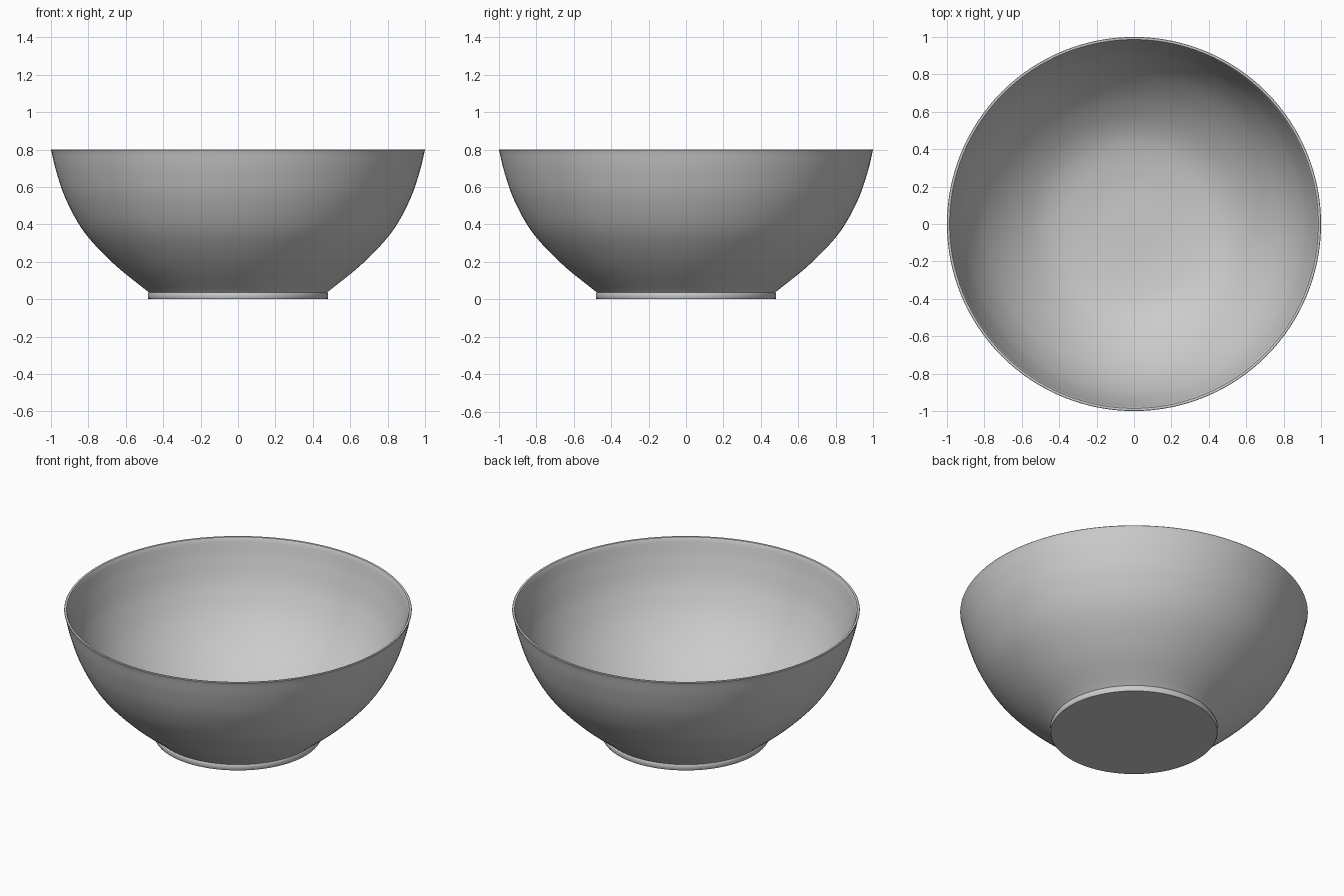
import bpy, bmesh, math
from mathutils import Vector

if "Cube" in bpy.data.objects:
    bpy.data.objects.remove(bpy.data.objects["Cube"])

SEGMENTS = 128


def smooth_curve(pts, steps=6):
    """Catmull-Rom samples through the given (radius, height) points."""
    p = [Vector(q) for q in pts]
    p = [2 * p[0] - p[1]] + p + [2 * p[-1] - p[-2]]
    out = []
    for a, b, c, d in zip(p, p[1:], p[2:], p[3:]):
        for i in range(steps):
            t = i / steps
            out.append(0.5 * (2 * b + (c - a) * t + (2 * a - 5 * b + 4 * c - d) * t**2
                              + (3 * b - a - 3 * c + d) * t**3))
    return out + [p[-2]]


def lathe(name, profile):
    bm = bmesh.new()
    verts = [bm.verts.new((r, 0, z)) for r, z in profile]
    edges = [bm.edges.new(e) for e in zip(verts, verts[1:])]
    bmesh.ops.spin(bm, geom=verts + edges, cent=(0, 0, 0), axis=(0, 0, 1),
                   angle=math.tau, steps=SEGMENTS, use_merge=True)
    bmesh.ops.remove_doubles(bm, verts=bm.verts, dist=1e-5)
    bmesh.ops.recalc_face_normals(bm, faces=bm.faces)
    mesh = bpy.data.meshes.new(name)
    bm.to_mesh(mesh)
    bm.free()
    obj = bpy.data.objects.new(name, mesh)
    bpy.context.collection.objects.link(obj)
    bpy.context.view_layer.objects.active = obj
    obj.select_set(True)
    bpy.ops.object.shade_smooth_by_angle(angle=math.radians(40))
    obj.select_set(False)
    return obj


# flat underside and short foot
foot = [(0, 0), (0.478, 0), (0.482, 0.005), (0.482, 0.03), (0.478, 0.037)]
# outer wall up to the rim
outer = smooth_curve([(0.48, 0.039), (0.665, 0.19), (0.82, 0.356),
                      (0.917, 0.527), (0.97, 0.677), (0.998, 0.792)])
# thin rounded rim
rim = [(1.0, 0.797), (0.998, 0.8), (0.992, 0.801), (0.986, 0.799)]
# inner wall easing into a nearly flat floor
inner = smooth_curve([(0.981, 0.79), (0.952, 0.677), (0.898, 0.527), (0.80, 0.363),
                      (0.648, 0.206), (0.47, 0.095), (0.25, 0.05), (0, 0.042)])
inner[-1] = Vector((0, 0.042))

lathe("bowl", foot + [tuple(v) for v in outer] + rim + [tuple(v) for v in inner])
